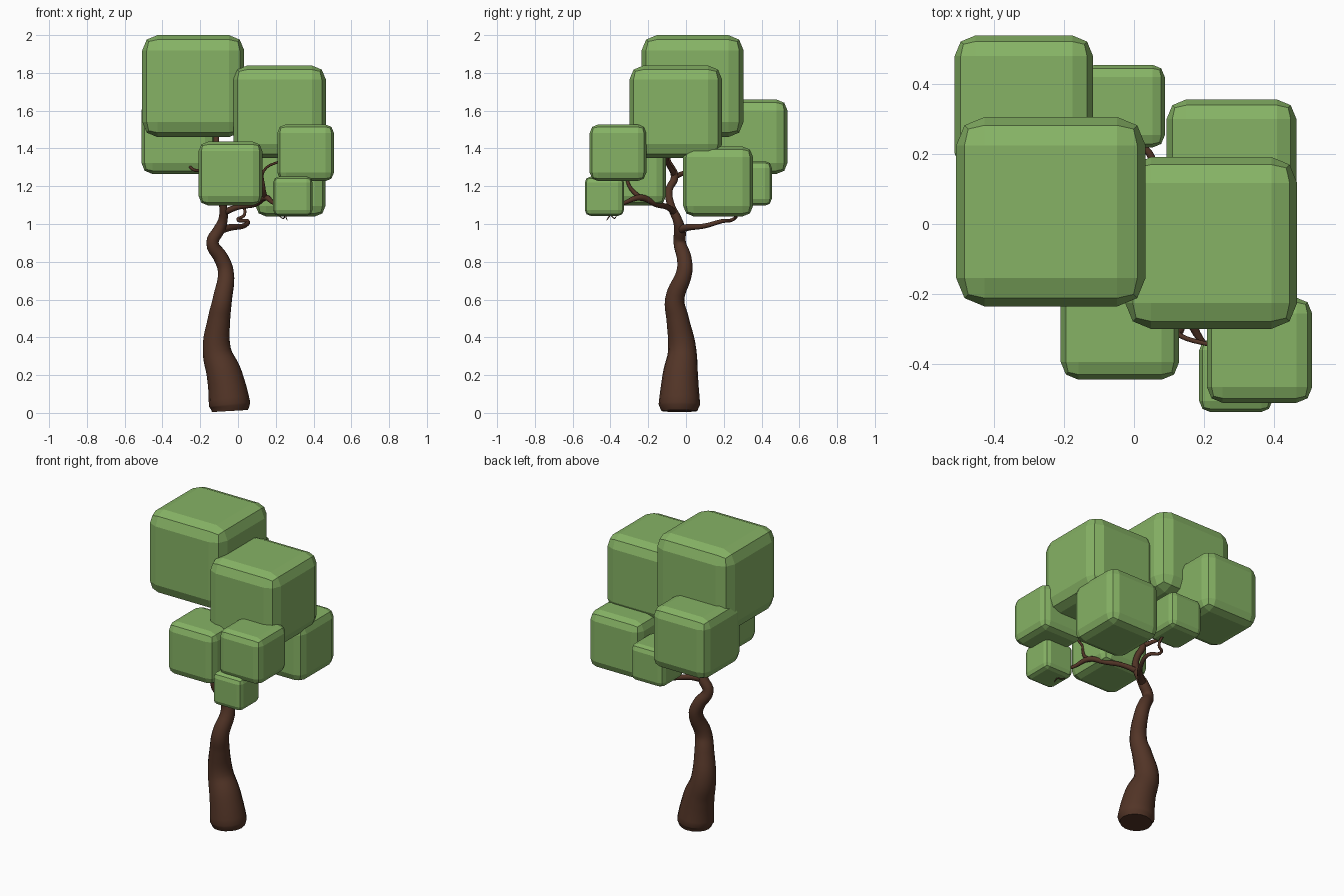
import bpy


def material(name, color):
    m = bpy.data.materials.new(name)
    m.diffuse_color = color
    return m


BARK = material("bark", (0.085, 0.035, 0.02, 1))
LEAF = material("leaf", (0.24, 0.45, 0.13, 1))


def limb(name, pts, sides=3):
    """Smooth tapering tube through (x, y, z, radius) points."""
    cu = bpy.data.curves.new(name, 'CURVE')
    cu.dimensions = '3D'
    cu.bevel_depth = 1.0
    cu.bevel_resolution = sides
    cu.resolution_u = 5
    cu.use_fill_caps = True
    sp = cu.splines.new('BEZIER')
    sp.bezier_points.add(len(pts) - 1)
    for bp, (x, y, z, r) in zip(sp.bezier_points, pts):
        bp.co = (x, y, z)
        bp.radius = r
        bp.handle_left_type = bp.handle_right_type = 'AUTO'
    ob = bpy.data.objects.new(name, cu)
    bpy.context.collection.objects.link(ob)
    cu.materials.append(BARK)
    bpy.ops.object.select_all(action='DESELECT')
    ob.select_set(True)
    bpy.context.view_layer.objects.active = ob
    bpy.ops.object.convert(target='MESH')
    bpy.ops.object.shade_smooth_by_angle(angle=0.7)


def leaf_block(name, centre, size):
    """Foliage cube with a two-step bevel of 15% of its size."""
    bpy.ops.mesh.primitive_cube_add(size=size, location=centre)
    ob = bpy.context.object
    ob.name = name
    ob.data.materials.append(LEAF)
    bev = ob.modifiers.new("bevel", 'BEVEL')
    bev.width = size * 0.15
    bev.segments = 2


# Trunk, running up into the crown
limb("trunk", [
    (-.043, -.035, .01, .095), (-.045, -.035, .045, .11), (-.072, -.03, .2, .094),
    (-.112, -.02, .33, .075), (-.1, -.045, .5, .059), (-.083, -.06, .6, .051),
    (-.065, -.008, .75, .042), (-.09, -.01, .82, .039), (-.135, -.033, .9, .033),
    (-.1, -.033, .97, .031), (-.08, -.045, 1.02, .025), (-.08, -.08, 1.1, .02),
    (-.1, -.09, 1.18, .019), (-.12, -.06, 1.25, .02), (-.115, -.1, 1.35, .016),
    (-.115, -.06, 1.52, .014)], 6)

# Branches
limb("back_branch", [
    (-.1, -.035, .97, .024), (-.04, .01, .982, .018), (.03, .1, .99, .013),
    (.05, .19, 1.015, .011), (0, .25, 1.025, .009), (.035, .27, 1.05, .008),
    (.005, .3, 1.14, .007)])
limb("front_branch", [
    (-.08, -.06, 1.06, .018), (0, -.1, 1.09, .015), (.09, -.16, 1.105, .015),
    (.145, -.24, 1.14, .017), (.19, -.33, 1.11, .01), (.25, -.39, 1.09, .007),
    (.27, -.42, 1.12, .005)])
limb("upper_front_branch", [
    (.145, -.24, 1.135, .014), (.135, -.3, 1.2, .009), (.135, -.32, 1.28, .007),
    (.24, -.35, 1.34, .006)])
limb("left_branch", [
    (-.12, -.06, 1.25, .015), (-.18, .02, 1.28, .01), (-.24, .13, 1.29, .008),
    (-.3, .25, 1.37, .006)])
limb("right_branch", [
    (-.12, -.06, 1.26, .015), (-.03, -.1, 1.34, .01), (.08, -.07, 1.42, .008)])
limb("twig", [(.24, -.38, 1.09, .006), (.25, -.4, 1.05, .004), (.26, -.42, 1.02, .002)], 1)
limb("side_twig", [(.25, -.4, 1.05, .004), (.24, -.38, 1.03, .003), (.22, -.37, 1.04, .002)], 1)

# Foliage blocks
leaf_block("foliage_top", (-.237, .035, 1.73), .54)
leaf_block("foliage_right_top", (.22, -.054, 1.594), .49)
leaf_block("foliage_back_left", (-.314, .34, 1.462), .395)
leaf_block("foliage_back_small", (-.03, .336, 1.215), .236)
leaf_block("foliage_back_right", (.278, .17, 1.225), .37)
leaf_block("foliage_front", (-.04, -.275, 1.267), .338)
leaf_block("foliage_front_right", (.358, -.36, 1.377), .3)
leaf_block("foliage_front_small", (.29, -.432, 1.147), .208)
